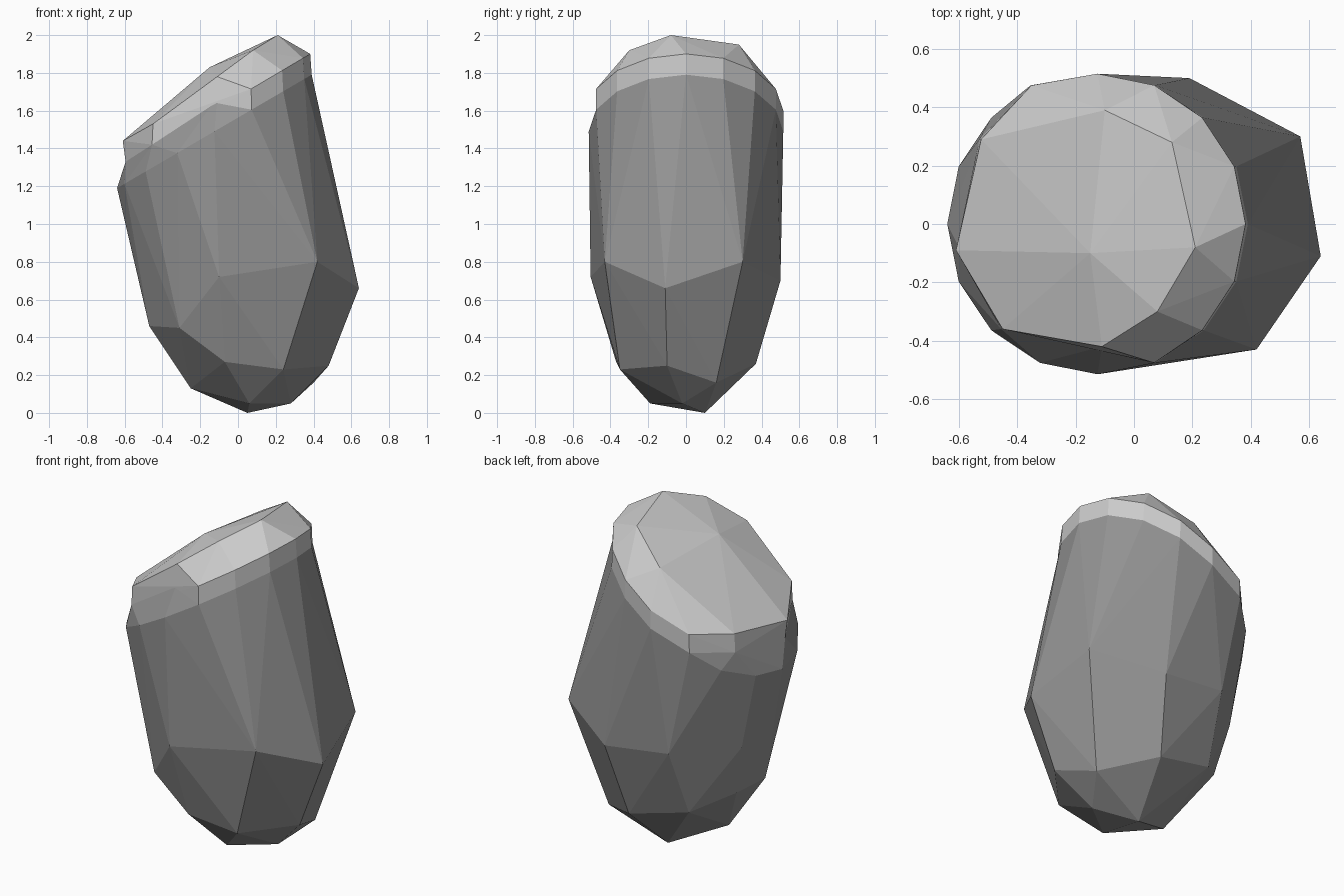
import bpy, bmesh, math

if "Cube" in bpy.data.objects:
    bpy.data.objects.remove(bpy.data.objects["Cube"])


def hull(name, points, grey):
    """Faceted stone piece: convex hull around a few corner points."""
    bm = bmesh.new()
    for p in points:
        bm.verts.new(p)
    res = bmesh.ops.convex_hull(bm, input=bm.verts[:])
    junk = set(res["geom_interior"]) | set(res["geom_unused"])
    bmesh.ops.delete(bm, geom=[g for g in junk if isinstance(g, bmesh.types.BMVert)], context='VERTS')
    bmesh.ops.dissolve_limit(bm, angle_limit=math.radians(1), verts=bm.verts[:], edges=bm.edges[:])
    bmesh.ops.recalc_face_normals(bm, faces=bm.faces[:])
    me = bpy.data.meshes.new(name)
    bm.to_mesh(me)
    bm.free()
    mat = bpy.data.materials.new(name + "_grey")
    mat.diffuse_color = (grey, grey, grey, 1)
    mat.use_nodes = True
    mat.node_tree.nodes["Principled BSDF"].inputs["Base Color"].default_value = mat.diffuse_color
    me.materials.append(mat)
    ob = bpy.data.objects.new(name, me)
    bpy.context.collection.objects.link(ob)
    return ob


# Slanted sixteen-sided shoulder of the stone
shoulder = []
for i in range(16):
    a = i * math.tau / 16
    x, y = -0.125 + 0.515 * math.cos(a), 0.515 * math.sin(a)
    shoulder.append((x, y, 1.19 + 0.583 * (x + 0.64)))

# Outline where the pale cap meets the body
seam = [(-0.595, -0.09, 1.33), (-0.455, -0.36, 1.42), (-0.11, -0.42, 1.67),
        (-0.53, 0.29, 1.37), (-0.355, 0.475, 1.39)]
seam += [p for i, p in enumerate(shoulder) if i <= 4 or i >= 13]

# Wide waist, chamfered lower ring and foot
waist = [(0.64, -0.11, 0.66), (0.57, 0.30, 0.80), (0.19, 0.50, 0.70),
         (-0.22, 0.48, 0.75), (-0.51, 0.20, 0.76), (-0.535, -0.08, 0.76),
         (-0.10, -0.505, 0.72), (0.42, -0.43, 0.80)]
lower = [(-0.47, -0.08, 0.46), (-0.31, -0.35, 0.45), (-0.07, -0.37, 0.27),
         (0.24, -0.35, 0.23), (0.48, -0.10, 0.25), (0.40, 0.16, 0.16),
         (0.12, 0.37, 0.26), (-0.25, 0.33, 0.35), (-0.44, 0.15, 0.45)]
foot = [(0.05, 0.10, 0.0), (0.28, -0.02, 0.05), (0.06, -0.19, 0.05), (-0.25, -0.05, 0.13)]
hull("stone_body", shoulder + seam + waist + lower + foot, 0.3)

# Pale cap: raised seam outline with a faceted crown
rim = [(-0.12 + (x + 0.12) * 0.985, y, z + 0.11) for x, y, z in seam]
crown = [(0.21, -0.08, 2.0), (0.13, 0.28, 1.95), (0.08, -0.30, 1.92),
         (-0.15, -0.10, 1.83), (-0.10, 0.39, 1.80), (-0.61, -0.09, 1.44)]
hull("stone_cap", seam + rim + crown, 0.7)
